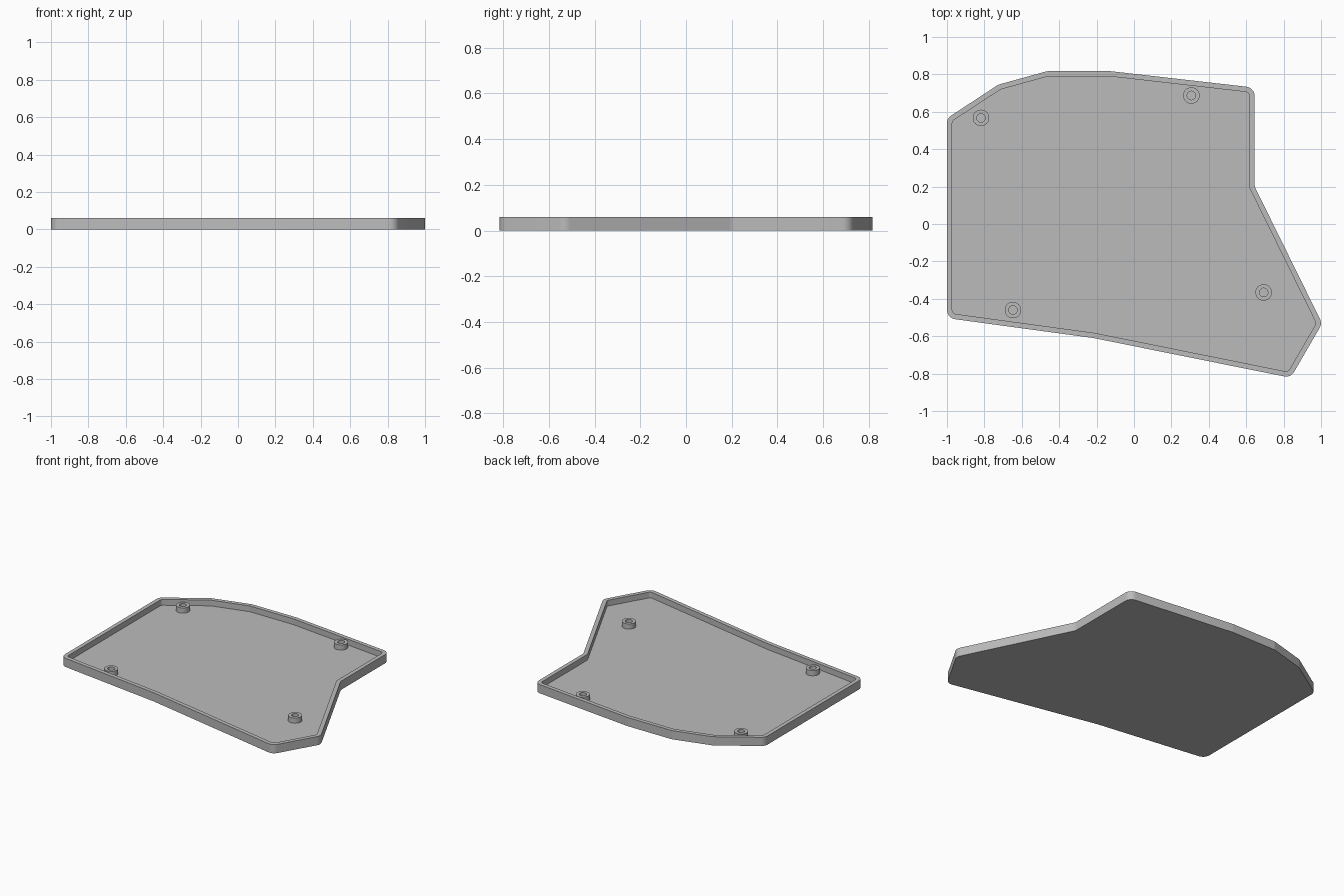
import bpy, bmesh, math
from mathutils import Vector

if "Cube" in bpy.data.objects:
    bpy.data.objects.remove(bpy.data.objects["Cube"])

HEIGHT, FLOOR, WALL, RADIUS = 0.06, 0.02, 0.028, 0.05
POST_TOP = 0.056

grey = bpy.data.materials.new("plain_grey")
grey.use_nodes = True
grey.diffuse_color = (0.5, 0.5, 0.5, 1)
grey.node_tree.nodes["Principled BSDF"].inputs["Base Color"].default_value = (0.5, 0.5, 0.5, 1)


def finish(name, bm):
    bmesh.ops.recalc_face_normals(bm, faces=bm.faces)
    mesh = bpy.data.meshes.new(name)
    bm.to_mesh(mesh)
    bm.free()
    mesh.materials.append(grey)
    obj = bpy.data.objects.new(name, mesh)
    bpy.context.collection.objects.link(obj)
    bpy.ops.object.select_all(action="DESELECT")
    obj.select_set(True)
    bpy.context.view_layer.objects.active = obj
    bpy.ops.object.shade_smooth_by_angle(angle=math.radians(30))
    return obj


def neighbours(pts, i):
    p = pts[i]
    a = (p - pts[i - 1]).normalized()
    b = (pts[(i + 1) % len(pts)] - p).normalized()
    return p, a, b


def inset(pts, d):
    """Mitred inward offset of a clockwise outline."""
    out = []
    for i in range(len(pts)):
        p, a, b = neighbours(pts, i)
        na, nb = Vector((a.y, -a.x)), Vector((b.y, -b.x))
        out.append(p + (na + nb) * d / (1 + na.dot(nb)))
    return out


def rounded(pts, r, steps=8):
    """Replace every corner with an arc of radius r."""
    out = []
    for i in range(len(pts)):
        p, a, b = neighbours(pts, i)
        turn = a.angle(b)
        t = r * math.tan(turn / 2)
        side = 1 if a.x * b.y - a.y * b.x > 0 else -1
        start = p - a * t
        normal = Vector((-a.y, a.x)) * side
        for k in range(steps + 1):
            w = turn * k / steps
            out.append(start + a * r * math.sin(w) + normal * r * (1 - math.cos(w)))
    return out


def bridge(bm, lower, upper):
    n = len(lower)
    for i in range(n):
        j = (i + 1) % n
        bm.faces.new((lower[i], lower[j], upper[j], upper[i]))


# Tray: floor with a raised rim following the outline
outline = [Vector(p) for p in (
    (-1, 0.565), (-0.725, 0.745), (-0.465, 0.817), (-0.125, 0.817),
    (0.645, 0.729), (0.645, 0.2), (1.006, -0.532), (0.838, -0.822),
    (-0.215, -0.61), (-1, -0.503))]
outer = rounded(outline, RADIUS)
inner = rounded(inset(outline, WALL), RADIUS - WALL)
bm = bmesh.new()
rings = [[bm.verts.new((p.x, p.y, z)) for p in loop] for loop, z in (
    (outer, 0), (outer, HEIGHT), (inner, HEIGHT), (inner, FLOOR))]
for lower, upper in zip(rings, rings[1:]):
    bridge(bm, lower, upper)
bm.faces.new(rings[0])
bm.faces.new(rings[-1])
finish("tray", bm)

# Screw posts: hollow round standoffs on the floor
posts = {"back_right_post": (-0.818, 0.567), "back_left_post": (0.307, 0.687),
         "front_left_post": (0.693, -0.366), "front_right_post": (-0.647, -0.46)}
profile = ((0.044, FLOOR), (0.044, POST_TOP), (0.023, POST_TOP), (0.023, FLOOR))
SIDES = 32
for name, (x, y) in posts.items():
    bm = bmesh.new()
    rings = [[bm.verts.new((x + r * math.cos(math.tau * k / SIDES),
                            y + r * math.sin(math.tau * k / SIDES), z))
              for k in range(SIDES)] for r, z in profile]
    for lower, upper in zip(rings, rings[1:] + rings[:1]):
        bridge(bm, lower, upper)
    finish(name, bm)
